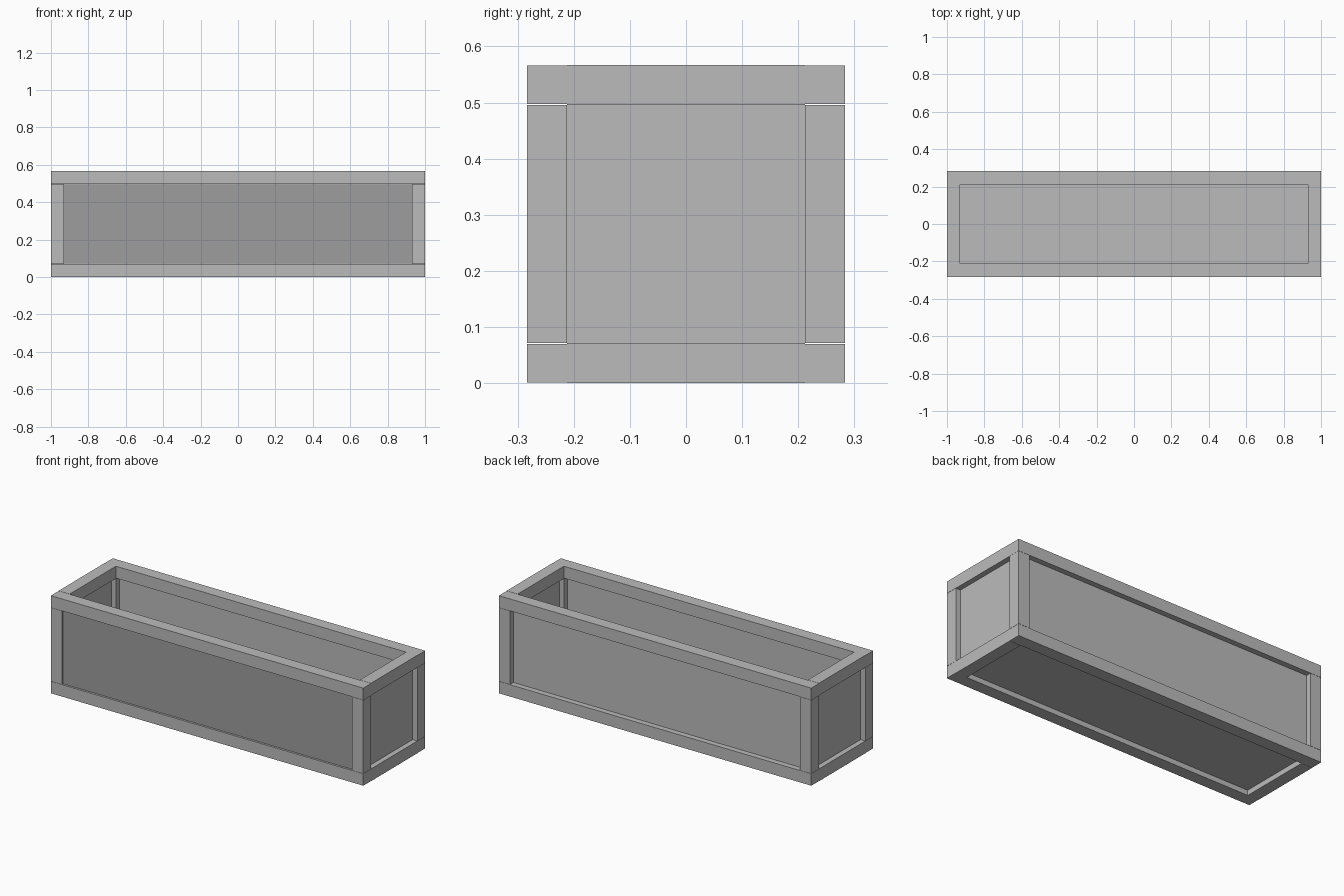
import bpy

default = bpy.data.objects.get("Cube")
if default:
    bpy.data.objects.remove(default, do_unlink=True)


def make_material(name, value):
    mat = bpy.data.materials.new(name)
    mat.use_nodes = True
    colour = (value, value, value, 1)
    mat.diffuse_color = colour
    mat.node_tree.nodes["Principled BSDF"].inputs["Base Color"].default_value = colour
    return mat


light_grey = make_material("light grey", 0.5)
dark_grey = make_material("dark grey", 0.34)

X, Y, H = 1.0, 0.283, 0.567   # half length, half depth, height
BAR = 0.071                   # frame bar width
PANEL, PLATE = 0.01, 0.02     # panel and front plate thickness
LIP = 0.001                   # end rails stand slightly proud
XI, YI, MID = X - BAR, Y - BAR, H / 2


def box(name, centre, size, mat=light_grey):
    bpy.ops.mesh.primitive_cube_add(size=1, location=centre)
    obj = bpy.context.object
    obj.name = name
    obj.scale = size
    bpy.ops.object.transform_apply(location=False, rotation=False, scale=True)
    obj.data.materials.append(mat)
    return obj


# Corner posts between the long rails
for sx, end in ((-1, "right"), (1, "left")):
    for sy, side in ((-1, "front"), (1, "back")):
        box(f"{side}_{end}_post", (sx * (X - BAR / 2), sy * (Y - BAR / 2), MID),
            (BAR, BAR, H - 2 * BAR))

# Long rails and end rails at the bottom and top
for z, level in ((BAR / 2, "bottom"), (H - BAR / 2, "top")):
    for sy, side in ((-1, "front"), (1, "back")):
        box(f"{level}_{side}_rail", (0, sy * (Y - BAR / 2), z),
            (2 * X, BAR, BAR - 2 * LIP))
    for sx, end in ((-1, "right"), (1, "left")):
        box(f"{level}_{end}_rail", (sx * (X - BAR / 2), 0, z), (BAR, 2 * YI, BAR))

# Thin panels set into the middle of the bars
for sy, side in ((-1, "front"), (1, "back")):
    box(f"{side}_panel", (0, sy * (Y - BAR / 2), MID), (2 * XI, PANEL, H - 2 * BAR))
for sx, end in ((-1, "right"), (1, "left")):
    box(f"{end}_panel", (sx * (X - BAR / 2), 0, MID), (PANEL, 2 * YI, H - 2 * BAR))
box("floor_panel", (0, 0, BAR / 2), (2 * XI, 2 * YI, PANEL))

# Darker plate covering the front panel
box("front_plate", (0, -Y + 0.01 + PLATE / 2, MID), (2 * XI, PLATE, H - 2 * BAR), dark_grey)
